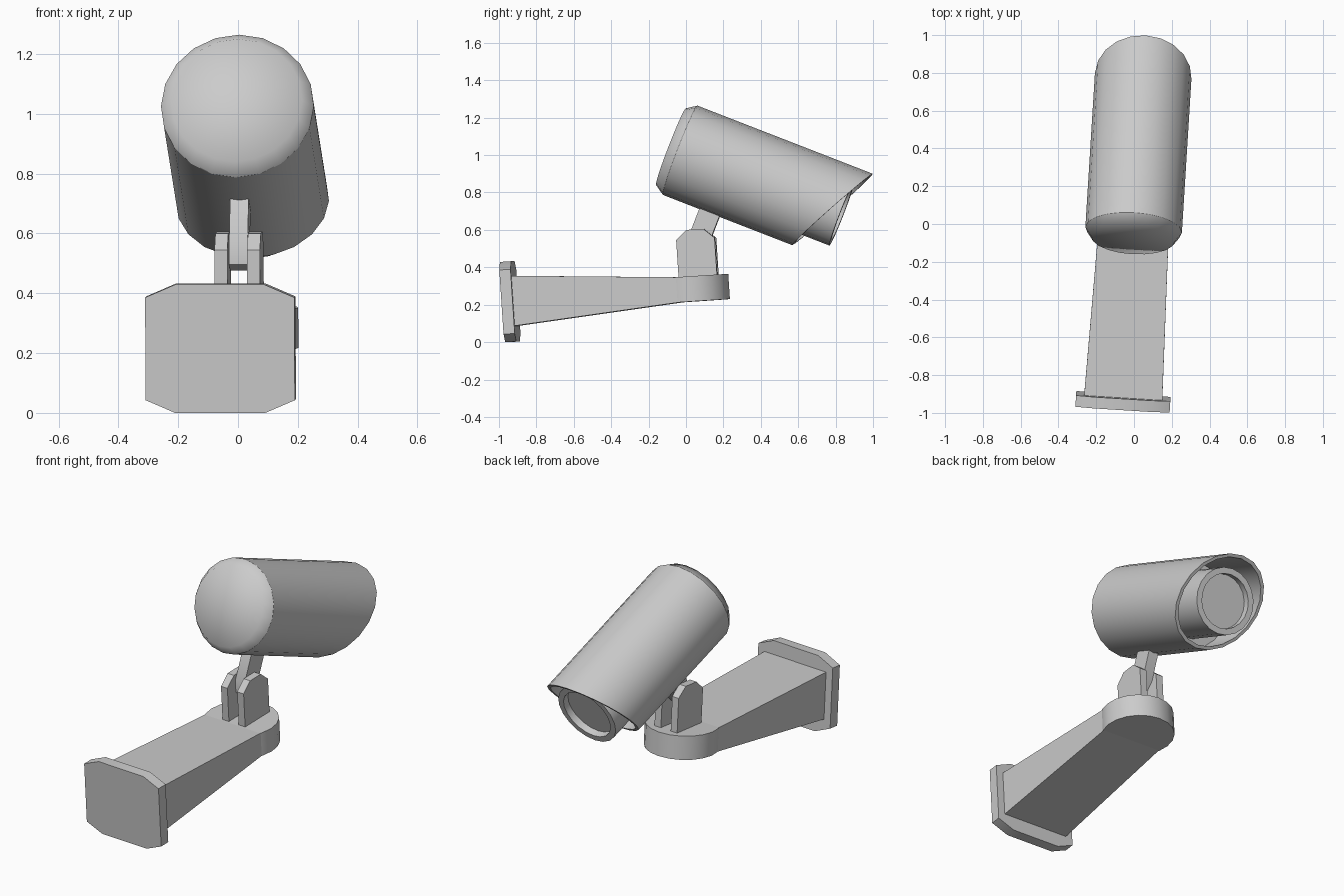
import bpy, bmesh, math
from mathutils import Matrix

cube = bpy.data.objects.get("Cube")
if cube:
    bpy.data.objects.remove(cube, do_unlink=True)

# One painted-metal colour
grey = bpy.data.materials.new("light_grey")
grey.use_nodes = True
colour = (0.6, 0.6, 0.6, 1)
grey.diffuse_color = colour
grey.node_tree.nodes["Principled BSDF"].inputs["Base Color"].default_value = colour

# Frames: the wall mount is pitched up a little, the camera points down
yaw = Matrix.Rotation(math.radians(-3.55), 4, "Z")
MOUNT = yaw @ Matrix.Rotation(math.radians(3.8), 4, "X")
CAMERA = yaw @ Matrix.Rotation(math.radians(-21.2), 4, "X")


def finish(name, bm, frame, angle=30):
    bmesh.ops.remove_doubles(bm, verts=bm.verts, dist=1e-5)
    bmesh.ops.recalc_face_normals(bm, faces=bm.faces)
    bm.transform(frame)
    mesh = bpy.data.meshes.new(name)
    bm.to_mesh(mesh)
    bm.free()
    mesh.materials.append(grey)
    mesh.shade_smooth()
    mesh.set_sharp_from_angle(angle=math.radians(angle))
    obj = bpy.data.objects.new(name, mesh)
    bpy.context.collection.objects.link(obj)
    return obj


def loft(name, start, end, frame):
    """Solid between two matching outlines."""
    bm = bmesh.new()
    a = [bm.verts.new(p) for p in start]
    b = [bm.verts.new(p) for p in end]
    bm.faces.new(a)
    bm.faces.new(b)
    for i in range(len(a)):
        j = (i + 1) % len(a)
        bm.faces.new((a[i], a[j], b[j], b[i]))
    return finish(name, bm, frame)


def side_prism(name, profile, x0, x1, frame):
    """Side outline (y, z) extruded across x."""
    return loft(name, [(x0, y, z) for y, z in profile],
                [(x1, y, z) for y, z in profile], frame)


AXIS_Z = 0.945


def lathe(name, profile, angle=30, segments=20, edit=None):
    """Profile (radius, y) turned about the camera axis."""
    bm = bmesh.new()
    rings = []
    for r, y in profile:
        ring = []
        for i in range(segments):
            t = math.tau * i / segments
            ring.append(bm.verts.new((r * math.cos(t), y, AXIS_Z + r * math.sin(t))))
        rings.append(ring)
    for a, b in zip(rings, rings[1:]):
        for i in range(segments):
            j = (i + 1) % segments
            bm.faces.new((a[i], a[j], b[j], b[i]))
    if edit:
        edit(bm)
    bmesh.ops.dissolve_degenerate(bm, dist=1e-5, edges=bm.edges)
    return finish(name, bm, CAMERA, angle)


# Wall plate: rectangle with clipped corners
MID = 0.278
half_w, half_h, clip_x, clip_z = 0.25, 0.215, 0.1, 0.043
quarter = [(half_w, half_h - clip_z), (half_w - clip_x, half_h)]
outline = (quarter + [(-x, z) for x, z in reversed(quarter)]
           + [(-x, -z) for x, z in quarter]
           + [(x, -z) for x, z in reversed(quarter)])
loft("wall_plate", [(x, -0.957, MID + z) for x, z in outline],
     [(x, -0.897, MID + z) for x, z in outline], MOUNT)


# Tapered arm and its round end
def rectangle(y, w, h):
    return [(sx * w, y, 0.281 + sz * h) for sx, sz in ((-1, -1), (1, -1), (1, 1), (-1, 1))]


loft("bracket_arm", rectangle(-0.9, 0.207, 0.134), rectangle(-0.01, 0.186, 0.067), MOUNT)
bm = bmesh.new()
bmesh.ops.create_cone(bm, cap_ends=True, segments=20, radius1=0.2, radius2=0.2, depth=0.135,
                      matrix=Matrix.Translation((0, 0.05, 0.2815)))
finish("arm_end", bm, MOUNT)

# Pair of hinge lugs
lug = [(-0.012, 0.33), (-0.012, 0.546), (0.047, 0.598),
       (0.137, 0.598), (0.194, 0.546), (0.194, 0.33)]
for name, side in (("left_lug", 1), ("right_lug", -1)):
    side_prism(name, lug, side * 0.033, side * 0.076, MOUNT)

# Stem between hinge and housing
stem = [(-0.19, 0.7), (-0.19, 0.538), (-0.16, 0.47),
        (-0.105, 0.47), (-0.075, 0.538), (-0.075, 0.7)]
side_prism("hinge_stem", stem, -0.031, 0.031, CAMERA)

# Housing: hollow tube with a slanted hood
R = 0.256
WALL = 0.018


def slant_hood(bm):
    for v in bm.verts:
        if v.co.y > 0.39:
            v.co.y = 0.343 + 0.516 * (v.co.z - AXIS_Z + R)


lathe("housing", [(0, -0.4), (R, -0.4), (R, 0.4), (R - WALL, 0.4),
                  (R - WALL, 0.2), (0, 0.2)], edit=slant_hood)
lathe("back_cap", [(0, -0.4), (R, -0.4), (0.22, -0.453), (0, -0.453)], angle=60)

# Lens barrel with recessed glass
lathe("lens_barrel", [(0, 0.19), (0.186, 0.19), (0.186, 0.53), (0.152, 0.53),
                      (0.152, 0.49), (0, 0.49)])
